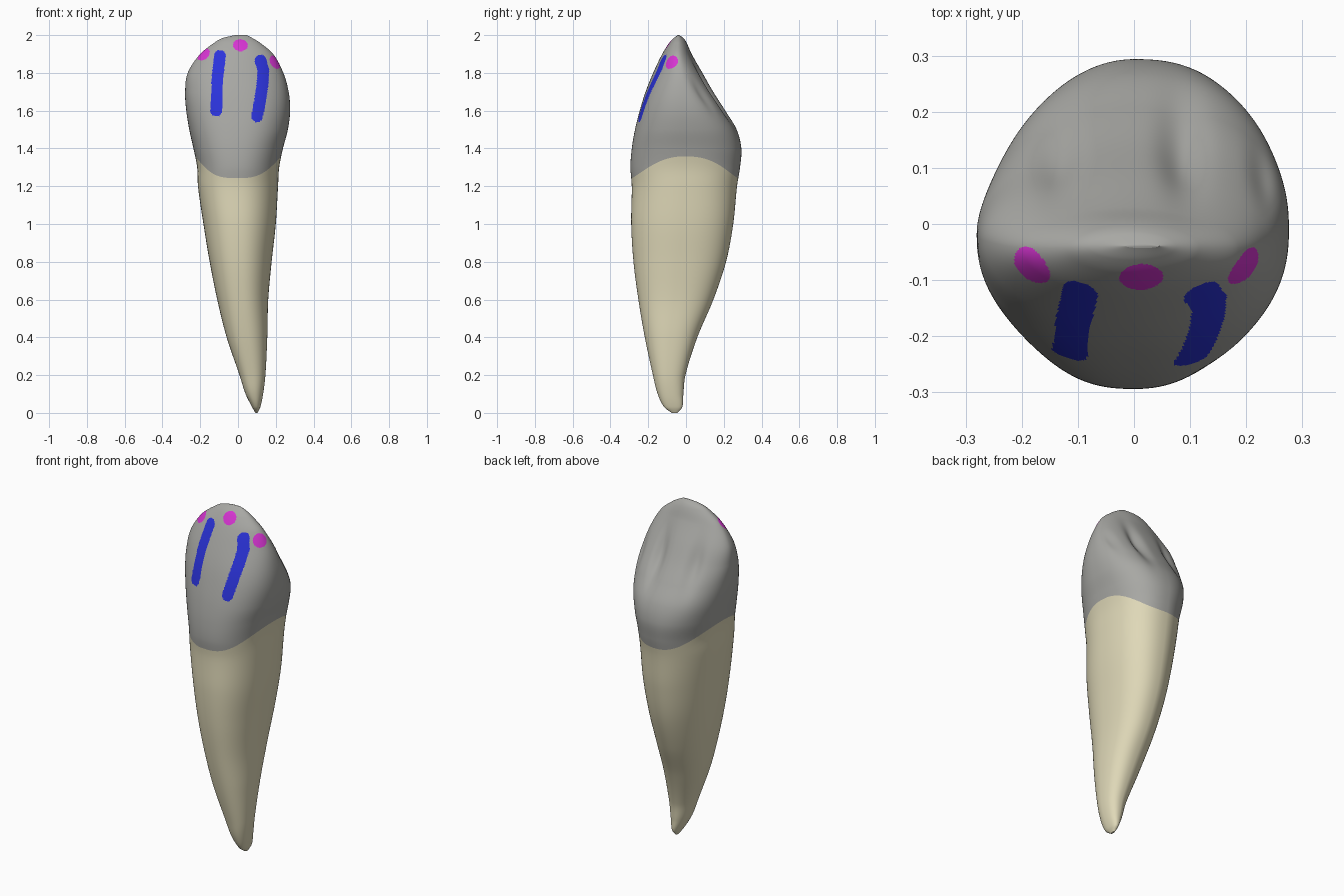
import bpy, math
from mathutils import Vector

if "Cube" in bpy.data.objects:
    bpy.data.objects.remove(bpy.data.objects["Cube"])

# Tooth profile: z, left x, right x, front y, back y, y of widest point
PROFILE = [
    (0.00, .092, .104, -.075, -.045, -.060),
    (0.03, .075, .118, -.115, -.020, -.070),
    (0.10, .040, .133, -.150, -.014, -.085),
    (0.20, .008, .145, -.175, -.003, -.095),
    (0.40, -.060, .155, -.218, .060, -.085),
    (0.60, -.110, .160, -.252, .145, -.060),
    (0.80, -.150, .178, -.278, .212, -.040),
    (1.00, -.183, .200, -.290, .250, -.025),
    (1.20, -.212, .212, -.287, .270, -.015),
    (1.30, -.216, .218, -.294, .286, -.010),
    (1.40, -.236, .238, -.287, .293, -.005),
    (1.50, -.258, .264, -.270, .268, -.005),
    (1.60, -.274, .276, -.245, .208, -.010),
    (1.70, -.280, .268, -.214, .144, -.020),
    (1.80, -.266, .240, -.174, .087, -.030),
    (1.90, -.200, .186, -.126, .030, -.042),
    (1.96, -.125, .116, -.088, .003, -.042),
    (1.985, -.080, .075, -.064, -.014, -.040),
    (2.00, -.015, .045, -.043, -.036, -.039),
]
TIP = 2.0


def section(z):
    """Smooth interpolation of the profile at height z."""
    n = len(PROFILE)
    i = next((k for k in range(n - 2) if z < PROFILE[k + 1][0]), n - 2)
    a, b = PROFILE[i], PROFILE[i + 1]
    p, q = PROFILE[max(i - 1, 0)], PROFILE[min(i + 2, n - 1)]
    h = b[0] - a[0]
    t = min(max((z - a[0]) / h, 0), 1)
    out = []
    for k in range(1, 6):
        ma = (b[k] - p[k]) / (b[0] - p[0]) * h
        mb = (q[k] - a[k]) / (q[0] - a[0]) * h
        out.append((2*t**3 - 3*t*t + 1) * a[k] + (t**3 - 2*t*t + t) * ma
                   + (3*t*t - 2*t**3) * b[k] + (t**3 - t*t) * mb)
    return out


def bell(v, centre, width):
    return math.exp(-((v - centre) / width) ** 2)


def ease(v, lo, hi):
    t = min(max((v - lo) / (hi - lo), 0), 1)
    return t * t * (3 - 2 * t)


# Hollows on the back of the crown: x, width, height, height spread, depth
HOLLOWS = [(.085, .038, 1.70, .13, .032), (-.135, .040, 1.70, .12, .022),
           (.228, .022, 1.68, .08, .012)]

# Corner squareness per quadrant (right, back): root, crown, cusp
CORNERS = {(True, True): (2.45, 2.45, 1.95), (False, True): (1.88, 2.08, 1.9),
           (False, False): (2.45, 2.45, 2.0), (True, False): (2.15, 2.3, 2.0)}


def surface(ang, z):
    xl, xr, yf, yb, cy = section(z)
    c, s = math.cos(ang), math.sin(ang)
    root, crown, cusp = CORNERS[(c > 0, s > 0)]
    n = root + (crown - root) * ease(z, 1.2, 1.5) + (cusp - crown) * ease(z, 1.6, 1.9)
    x = (xl + xr) / 2 + (xr - xl) / 2 * math.copysign(abs(c) ** (2 / n), c)
    depth = (yb - cy) if s > 0 else (cy - yf)
    y = cy + depth * math.copysign(abs(s) ** (2 / n), s)
    if s > 0:
        for hx, w, hz, wz, d in HOLLOWS:
            y -= d * bell(x, hx, w) * bell(z, hz, wz) * min(1, 3 * s)
    return Vector((x, y, z))


def gum_line(ang):
    """Wavy border between root and crown, highest at the sides."""
    return 1.243 + .115 * abs(math.cos(ang)) ** 2.7


def loft(name, segs, rows, height, mats, cap_top):
    verts, faces = [], []
    for r in range(rows + 1):
        for k in range(segs):
            ang = 2 * math.pi * k / segs
            verts.append(surface(ang, height(r / rows, ang)))
    for r in range(rows):
        for k in range(segs):
            k2 = (k + 1) % segs
            faces.append((r*segs + k, r*segs + k2, (r+1)*segs + k2, (r+1)*segs + k))
    if cap_top:
        faces.append(tuple(rows * segs + k for k in range(segs)))
    else:
        faces.append(tuple(reversed(range(segs))))
    me = bpy.data.meshes.new(name)
    me.from_pydata(verts, [], faces)
    for m in mats:
        me.materials.append(m)
    for p in me.polygons:
        p.use_smooth = True
    ob = bpy.data.objects.new(name, me)
    bpy.context.collection.objects.link(ob)
    return ob


def material(name, rgb):
    m = bpy.data.materials.new(name)
    m.diffuse_color = (*rgb, 1)
    m.use_nodes = True
    m.node_tree.nodes["Principled BSDF"].inputs["Base Color"].default_value = m.diffuse_color
    return m


grey = material("crown_grey", (.39, .39, .37))
cream = material("root_cream", (.74, .69, .48))
blue = material("stripe_blue", (.024, .033, .70))
magenta = material("spot_magenta", (.67, .035, .64))

# Root: from the pointed end up to the gum line
loft("root", 180, 80,
     lambda t, a: gum_line(a) * (1 - math.cos(t * math.pi / 2)), [cream], False)

# Crown: from the gum line to the cusp
crown = loft("crown", 360, 170,
             lambda t, a: gum_line(a) + (TIP - gum_line(a)) * math.sin(t * math.pi / 2),
             [grey, blue, magenta], True)

# Painted stripes (centre lines in x, z) and spots (3D centres) on the crown
STRIPES = [[(-.096, 1.890), (-.108, 1.78), (-.115, 1.600)],
           [(.120, 1.865), (.134, 1.81), (.130, 1.74), (.116, 1.65), (.101, 1.570)]]
SPOTS = [(-.174, -.066, 1.888), (.013, -.10, 1.95), (.195, -.075, 1.857)]


def stripe_distance(p, line):
    best = 9
    for a, b in zip(line, line[1:]):
        a, b, q = Vector(a), Vector(b), Vector((p.x, p.z))
        t = min(max((q - a).dot(b - a) / (b - a).length_squared, 0), 1)
        best = min(best, (q - a - (b - a) * t).length)
    return best


polys = crown.data.polygons
centres = [p.center.copy() for p in polys]
spots = [min(centres, key=lambda c: (c - Vector(s)).length) for s in SPOTS]
for p, c in zip(polys, centres):
    if c.y > .03 or c.z < 1.5:
        continue
    if c.y < -.05 and any(stripe_distance(c, s) < .031 for s in STRIPES):
        p.material_index = 1
    if any((c - s).length < .039 for s in spots):
        p.material_index = 2
